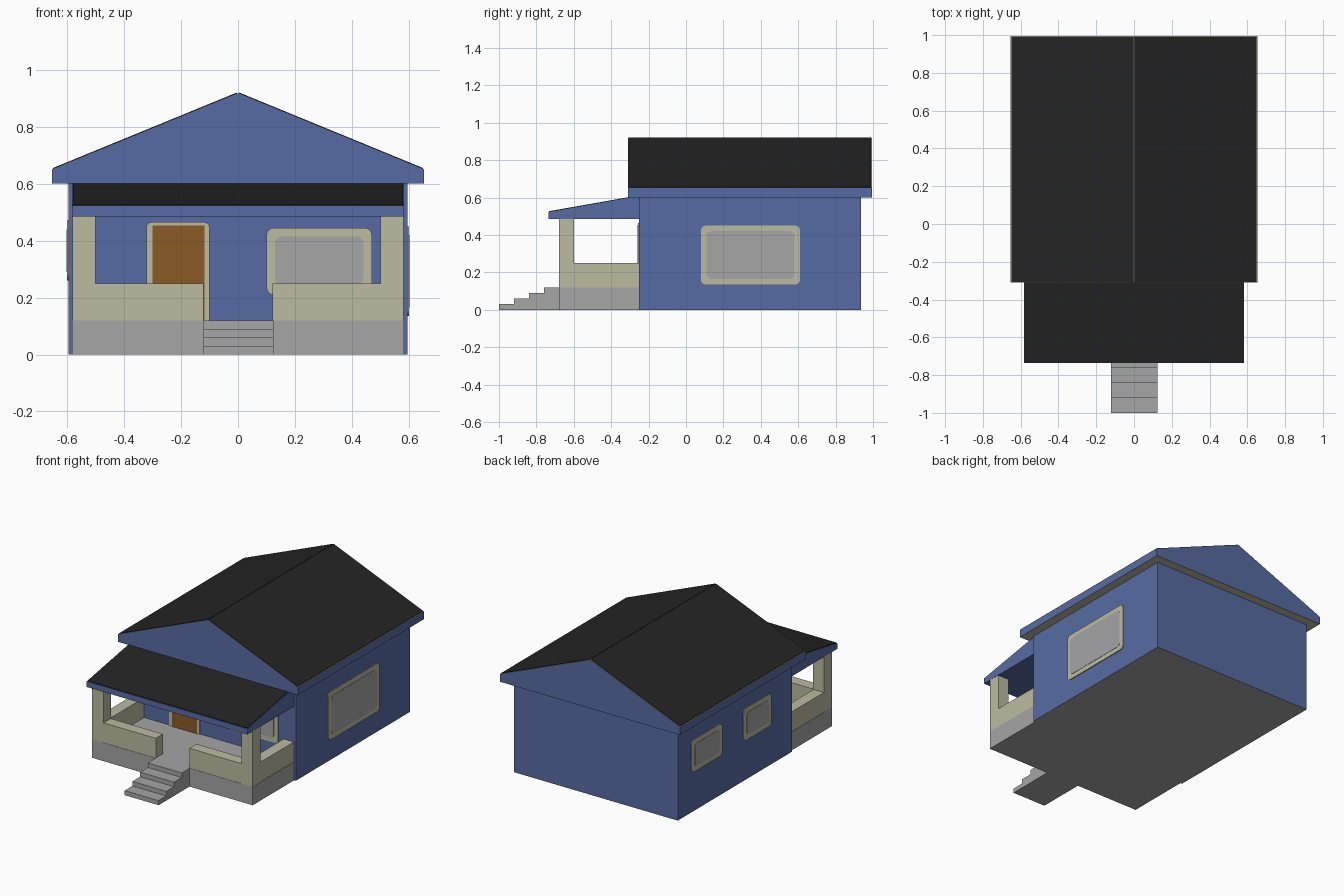
import bpy, bmesh
from math import cos, sin, pi
from mathutils import Vector

cube = bpy.data.objects.get("Cube")
if cube:
    bpy.data.objects.remove(cube, do_unlink=True)


def material(name, rgb):
    m = bpy.data.materials.new(name)
    m.use_nodes = True
    colour = tuple((c / 255) ** 2.2 for c in rgb) + (1,)
    m.diffuse_color = colour
    m.node_tree.nodes["Principled BSDF"].inputs["Base Color"].default_value = colour
    return m


BLUE = material("blue siding", (88, 107, 162))
CREAM = material("cream trim", (186, 186, 160))
GREY = material("grey concrete", (164, 164, 164))
GLASS = material("grey glass", (164, 164, 166))
BROWN = material("brown door", (138, 90, 42))
BLACK = material("black shingle", (41, 41, 41))


def prism(name, profile, axis, start, end, mats, rule=None):
    """Extrude a profile (other horizontal axis, z) along x or y."""
    bm = bmesh.new()

    def point(p, d):
        return Vector((d, p[0], p[1])) if axis == "x" else Vector((p[0], d, p[1]))

    a = [bm.verts.new(point(p, start)) for p in profile]
    b = [bm.verts.new(point(p, end)) for p in profile]
    bm.faces.new(a)
    bm.faces.new(b)
    n = len(profile)
    for i in range(n):
        j = (i + 1) % n
        bm.faces.new((a[i], a[j], b[j], b[i]))
    bmesh.ops.recalc_face_normals(bm, faces=bm.faces)
    if rule:
        for f in bm.faces:
            f.material_index = rule(f.normal)
    mesh = bpy.data.meshes.new(name)
    bm.to_mesh(mesh)
    bm.free()
    for m in mats:
        mesh.materials.append(m)
    ob = bpy.data.objects.new(name, mesh)
    bpy.context.collection.objects.link(ob)
    return ob


def box(name, x, y, z, mats, rule=None):
    outline = [(x[0], z[0]), (x[1], z[0]), (x[1], z[1]), (x[0], z[1])]
    return prism(name, outline, "y", y[0], y[1], mats, rule)


def rounded(u, z, r):
    """Rectangle outline with rounded corners."""
    corners = [(u[1] - r, z[1] - r), (u[0] + r, z[1] - r),
               (u[0] + r, z[0] + r), (u[1] - r, z[0] + r)]
    return [(cx + r * cos(t), cz + r * sin(t))
            for k, (cx, cz) in enumerate(corners)
            for t in [(k + s / 4) * pi / 2 for s in range(5)]]


def window(name, axis, wall, out, u, z, border=0.03):
    """Rounded trim plate with a glass plate on a wall."""
    prism(name + "_frame", rounded(u, z, 0.025), axis, wall, wall + out * 0.006, [CREAM])
    prism(name + "_glass", rounded((u[0] + border, u[1] - border),
                                   (z[0] + border, z[1] - border), 0.025),
          axis, wall, wall + out * 0.008, [GLASS])


# House body, with a concrete underside
WALL, FRONT, BACK, EAVE = 0.595, -0.25, 0.935, 0.6
box("house_walls", (-WALL, WALL), (FRONT, BACK), (0, EAVE), [BLUE, GREY],
    lambda n: 1 if n.z < -0.5 else 0)

# Main roof: blue gables and fascia, cream soffit and edges
R, TOP, APEX = 0.653, 0.65, 0.918
prism("main_roof", [(-R, EAVE), (R, EAVE), (R, TOP), (0, APEX), (-R, TOP)],
      "y", -0.31, 0.995, [BLUE, CREAM], lambda n: 1 if abs(n.z) > 0.5 else 0)
slope = (APEX - TOP) / R
for side, label in ((-1, "right"), (1, "left")):
    inner, outer = 0.003, R - 0.004
    zi, zo = APEX - slope * inner, APEX - slope * outer
    prism(label + "_shingles",
          [(side * inner, zi), (side * outer, zo),
           (side * outer, zo + 0.004), (side * inner, zi + 0.004)],
          "y", -0.308, 0.989, [BLACK])

# Porch roof: sloping wedge with a shingled top
PW = 0.583
prism("porch_roof", [(-0.735, 0.485), (FRONT, 0.485), (FRONT, 0.608), (-0.735, 0.522)],
      "x", -PW, PW, [BLUE])
prism("porch_shingles", [(-0.732, 0.522), (FRONT, 0.607), (FRONT, 0.612), (-0.732, 0.527)],
      "x", -PW + 0.004, PW - 0.004, [BLACK])

# Porch deck and front steps
DECK, PF = 0.12, -0.68
box("porch_deck", (-PW, PW), (PF, FRONT), (0, DECK), [GREY])
for i in range(4):
    box(f"step_{i + 1}", (-0.122, 0.124), (-1 + 0.08 * i, PF),
        (0.03 * i, 0.03 * (i + 1)), [GREY])

# Porch posts and low walls, mirrored
for s, label in ((-1, "right"), (1, "left")):
    def span(a, b):
        return tuple(sorted((s * a, s * b)))
    box(label + "_post", span(0.5, 0.582), (PF, PF + 0.08), (DECK, 0.485), [CREAM])
    box(label + "_front_low_wall", span(0.122, 0.5), (PF + 0.002, PF + 0.076), (DECK, 0.25), [CREAM])
    box(label + "_side_low_wall", span(0.506, 0.58), (PF + 0.08, FRONT), (DECK, 0.25), [CREAM])

# Door and windows
prism("door_frame", rounded((-0.322, -0.1), (0.105, 0.465), 0.018), "y", FRONT, FRONT - 0.006, [CREAM])
box("door", (-0.3, -0.118), (FRONT - 0.008, FRONT), (DECK, 0.453), [BROWN])
window("front_window", "y", FRONT, -1, (0.1, 0.47), (0.21, 0.445))
window("large_side_window", "x", WALL, 1, (0.08, 0.61), (0.135, 0.45))
window("rear_side_window", "x", -WALL, -1, (0.48, 0.8), (0.26, 0.47))
window("middle_side_window", "x", -WALL, -1, (-0.03, 0.26), (0.26, 0.47))
